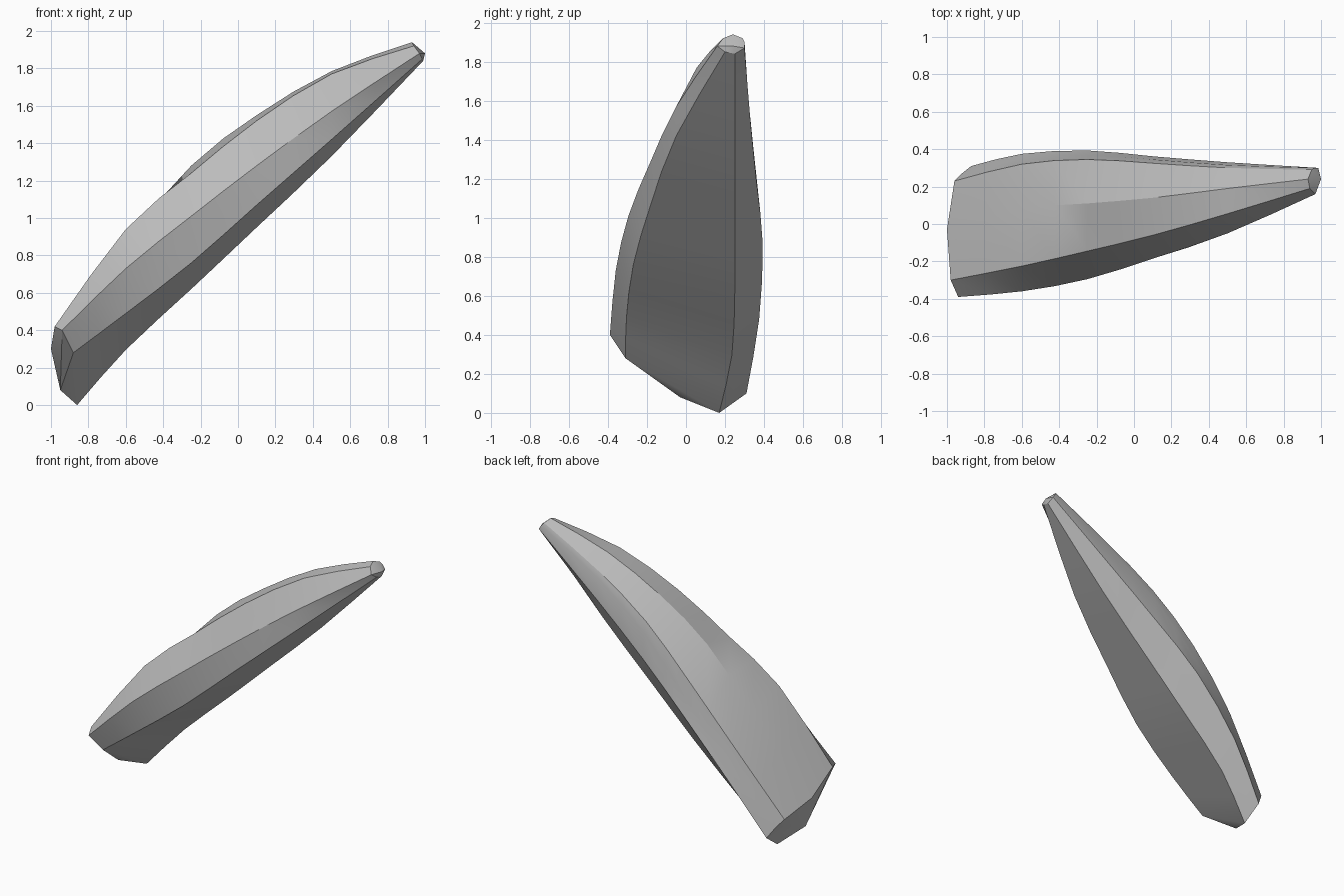
import bpy
import bmesh
import math
from mathutils import Vector

default_cube = bpy.data.objects.get("Cube")
if default_cube:
    bpy.data.objects.remove(default_cube, do_unlink=True)

# Shared stations along the blade where every ridge has a control point
STATIONS = (-0.6, -0.25, 0.1, 0.5)


def make_material(name, rgb):
    material = bpy.data.materials.new(name)
    material.use_nodes = True
    colour = (*rgb, 1.0)
    material.diffuse_color = colour
    material.node_tree.nodes["Principled BSDF"].inputs["Base Color"].default_value = colour
    return material


def ridge(start, *inner, end):
    """Control points of one long ridge; inner ones give y and z only."""
    middle = [Vector((x, *yz)) for x, yz in zip(STATIONS, inner)]
    return [Vector(start), *middle, Vector(end)]


def smooth_path(points, steps):
    """Catmull-Rom path through the control points."""
    first = points[0] * 2 - points[1]
    last = points[-1] * 2 - points[-2]
    padded = [first, *points, last]
    path = []
    for a, b, c, d in zip(padded, padded[1:], padded[2:], padded[3:]):
        for step in range(steps):
            t = step / steps
            path.append(b + (c - a) * (t / 2)
                        + (a * 2 - b * 5 + c * 4 - d) * (t * t / 2)
                        + (b * 3 - a - c * 3 + d) * (t ** 3 / 2))
    path.append(points[-1].copy())
    return path


def loft(name, ridges, base_centre, tip_centre, material, steps=2):
    """Skin neighbouring ridges and close both ends with shallow fans."""
    bm = bmesh.new()
    rails = [[bm.verts.new(p) for p in smooth_path(r, steps)] for r in ridges]
    pairs = list(zip(rails, rails[1:] + rails[:1]))
    for rail, following in pairs:
        for i in range(len(rail) - 1):
            bm.faces.new((rail[i], rail[i + 1], following[i + 1], following[i]))
    for end, centre in ((0, base_centre), (-1, tip_centre)):
        hub = bm.verts.new(centre)
        for rail, following in pairs:
            bm.faces.new((rail[end], following[end], hub))
    bmesh.ops.recalc_face_normals(bm, faces=bm.faces)
    mesh = bpy.data.meshes.new(name)
    bm.to_mesh(mesh)
    bm.free()
    mesh.materials.append(material)
    obj = bpy.data.objects.new(name, mesh)
    bpy.context.collection.objects.link(obj)
    return obj


# Front ridges, from the top down
upper_front = ridge((-0.98, -0.3, 0.42), (-0.225, 0.94), (-0.145, 1.24), (-0.06, 1.52), (0.055, 1.77),
                    end=(0.94, 0.19, 1.92))
outer_front = ridge((-0.94, -0.39, 0.4), (-0.36, 0.73), (-0.295, 1.01), (-0.185, 1.28), (-0.05, 1.57),
                    end=(0.97, 0.16, 1.88))
lower_front = ridge((-0.88, -0.31, 0.28), (-0.305, 0.49), (-0.27, 0.76), (-0.18, 1.07), (-0.05, 1.42),
                    end=(0.985, 0.2, 1.85))

# Back ridges, from the bottom up
lower_back = ridge((-0.86, 0.17, 0), (0.235, 0.295), (0.25, 0.62), (0.25, 0.95), (0.25, 1.33),
                   end=(0.99, 0.25, 1.84))
outer_back = ridge((-0.87, 0.31, 0.1), (0.375, 0.48), (0.393, 0.87), (0.362, 1.18), (0.33, 1.5),
                   end=(0.985, 0.3, 1.87))
upper_back = ridge((-0.92, 0.27, 0.18), (0.35, 0.57), (0.368, 0.99), (0.345, 1.36), (0.315, 1.65),
                   end=(0.965, 0.3, 1.9))
back_shoulder = ridge((-0.96, 0.23, 0.23), (0.32, 0.72), (0.345, 1.12), (0.325, 1.44), (0.3, 1.69),
                      end=(0.95, 0.29, 1.92))
top_crown = ridge((-1, -0.03, 0.3), (0.08, 0.87), (0.11, 1.28), (0.14, 1.55), (0.19, 1.785),
                  end=(0.93, 0.24, 1.94))

# Tapered curved blade
grey = make_material("plain grey", (0.5, 0.5, 0.5))
blade = loft("curved_blade",
             [upper_front, outer_front, lower_front, lower_back,
              outer_back, upper_back, back_shoulder, top_crown],
             (-0.95, -0.03, 0.08), (1, 0.24, 1.88), grey)

# Smooth along the length, crisp at the ridges
bpy.ops.object.select_all(action="DESELECT")
blade.select_set(True)
bpy.context.view_layer.objects.active = blade
bpy.ops.object.shade_smooth_by_angle(angle=math.radians(25))
